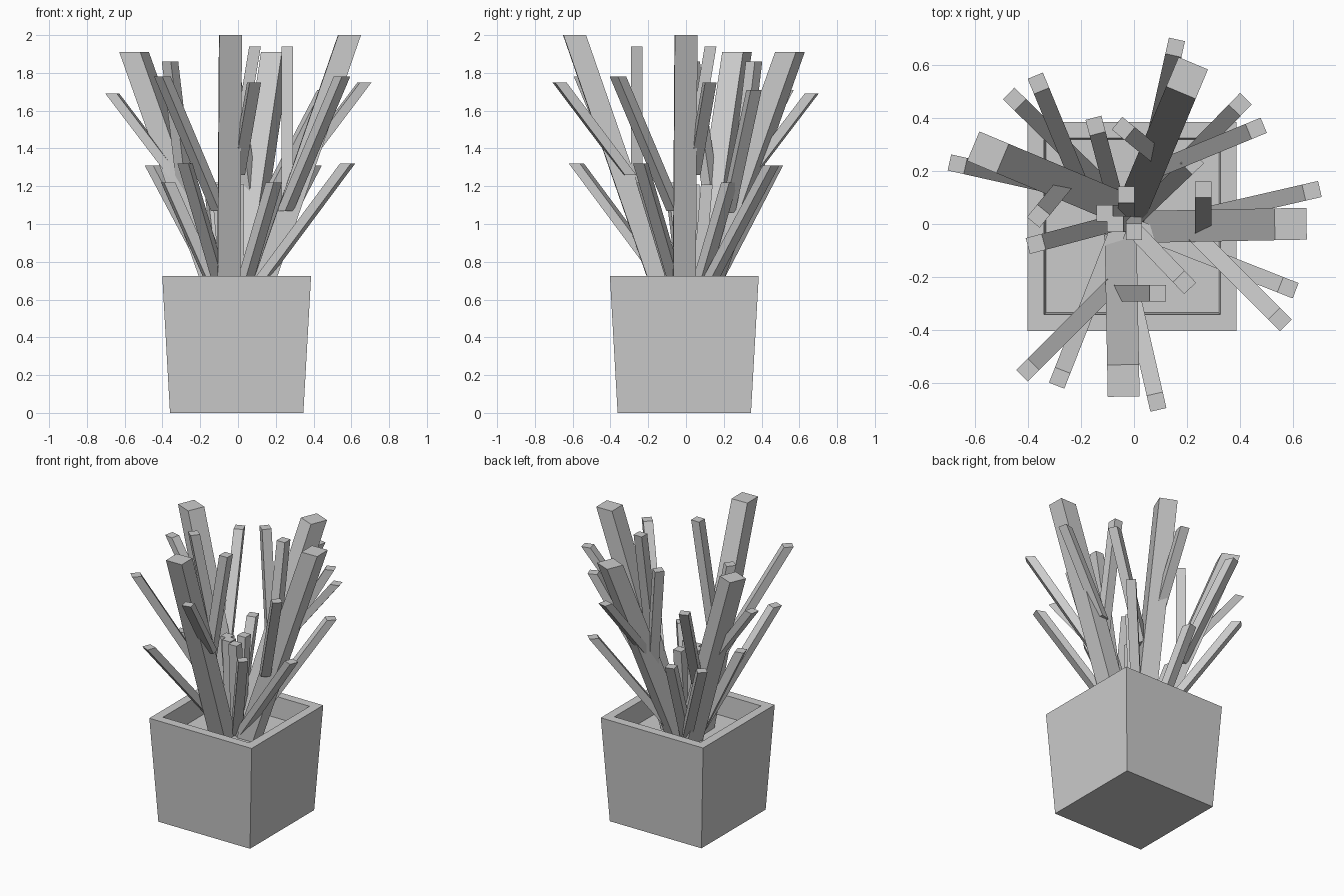
import bpy, bmesh, math
from mathutils import Matrix, Vector

cube = bpy.data.objects.get("Cube")
if cube:
    bpy.data.objects.remove(cube, do_unlink=True)

grey = bpy.data.materials.new("plain grey")
grey.use_nodes = True
colour = (0.6, 0.6, 0.6, 1)
grey.diffuse_color = colour
grey.node_tree.nodes["Principled BSDF"].inputs["Base Color"].default_value = colour


def finish(name, bm):
    bmesh.ops.recalc_face_normals(bm, faces=bm.faces[:])
    mesh = bpy.data.meshes.new(name)
    bm.to_mesh(mesh)
    bm.free()
    mesh.materials.append(grey)
    obj = bpy.data.objects.new(name, mesh)
    bpy.context.collection.objects.link(obj)
    return obj


def square(bm, centre, half, yaw=0):
    turn = Matrix.Rotation(yaw, 3, 'Z')
    return [bm.verts.new(Vector(centre) + turn @ Vector((sx * half, sy * half, 0)))
            for sx, sy in ((-1, -1), (1, -1), (1, 1), (-1, 1))]


def loft(bm, rings):
    for low, high in zip(rings, rings[1:]):
        for i in range(4):
            j = (i + 1) % 4
            bm.faces.new((low[i], low[j], high[j], high[i]))
    bm.faces.new(rings[0][::-1])
    bm.faces.new(rings[-1])


# Stick with level square ends, turned to face the way it leans
def stick(name, base, tip, width, place):
    base, tip = place @ Vector(base), place @ Vector(tip)
    lean = tip - base
    yaw = math.atan2(lean.y, lean.x)
    bm = bmesh.new()
    loft(bm, [square(bm, p, width / 2, yaw) for p in (base, tip)])
    finish(name, bm)


# Tapered square pot with a thick rim and a sunken soil floor
pot = bmesh.new()
profile = ((0.353, 0), (0.394, 0.725), (0.332, 0.725), (0.325, 0.58))
loft(pot, [square(pot, (-0.007, -0.009, z), half) for half, z in profile])
finish("pot", pot)

THICK, THIN = 0.12, 0.062

# Tall cluster: part, base, tip, width
tall = [
    ("main_stem", (0.07, -0.01, 0.5), (0.59, 0, 2), THICK),
    ("outer_branch", (0.3, 0.04, 1.26), (0.67, 0.125, 1.75), THIN),
    ("inner_branch", (0.26, -0.01, 1.1), (0.26, 0.13, 1.94), THIN),
    ("side_branch", (0.25, -0.06, 1.07), (0.55, -0.36, 1.78), THIN),
    ("low_shoot", (-0.03, 0, 0.5), (0.58, -0.24, 1.32), THIN),
    ("short_shoot", (0, 0.02, 0.5), (0.22, 0.23, 1.22), THIN),
    ("centre_shoot", (0, 0, 0.5), (0, -0.03, 1.21), THIN),
]

# Slightly lower cluster
lower = [
    ("main_stem", (-0.01, 0.05, 0.5), (0.2, 0.55, 1.91), THICK),
    ("outer_branch", (0.08, 0.33, 1.25), (0.155, 0.665, 1.69), THIN),
    ("inner_branch", (0.07, 0.27, 1.1), (-0.04, 0.36, 1.86), THIN),
    ("side_branch", (0.12, 0.22, 1.06), (0.46, 0.36, 1.71), THIN),
    ("low_shoot", (-0.02, 0.02, 0.5), (0.4, 0.45, 1.31), THIN),
    ("short_shoot", (-0.06, 0.05, 0.5), (-0.145, 0.37, 1.22), THIN),
    ("centre_shoot", (-0.03, 0.05, 0.5), (-0.03, 0.11, 1.21), THIN),
]


def quarter_turn(x, y, sign):
    pivot = Matrix.Translation((x, y, 0))
    return pivot @ Matrix.Rotation(sign * math.pi / 2, 4, 'Z') @ pivot.inverted()


# Each cluster appears twice, the second a quarter turn round
clusters = (
    ("left", tall, Matrix.Identity(4)),
    ("front", tall, quarter_turn(-0.02, 0.02, -1)),
    ("back", lower, Matrix.Identity(4)),
    ("right", lower, quarter_turn(-0.035, 0.035, 1)),
)
for side, sticks, place in clusters:
    for part, base, tip, width in sticks:
        stick(side + "_" + part, base, tip, width, place)
